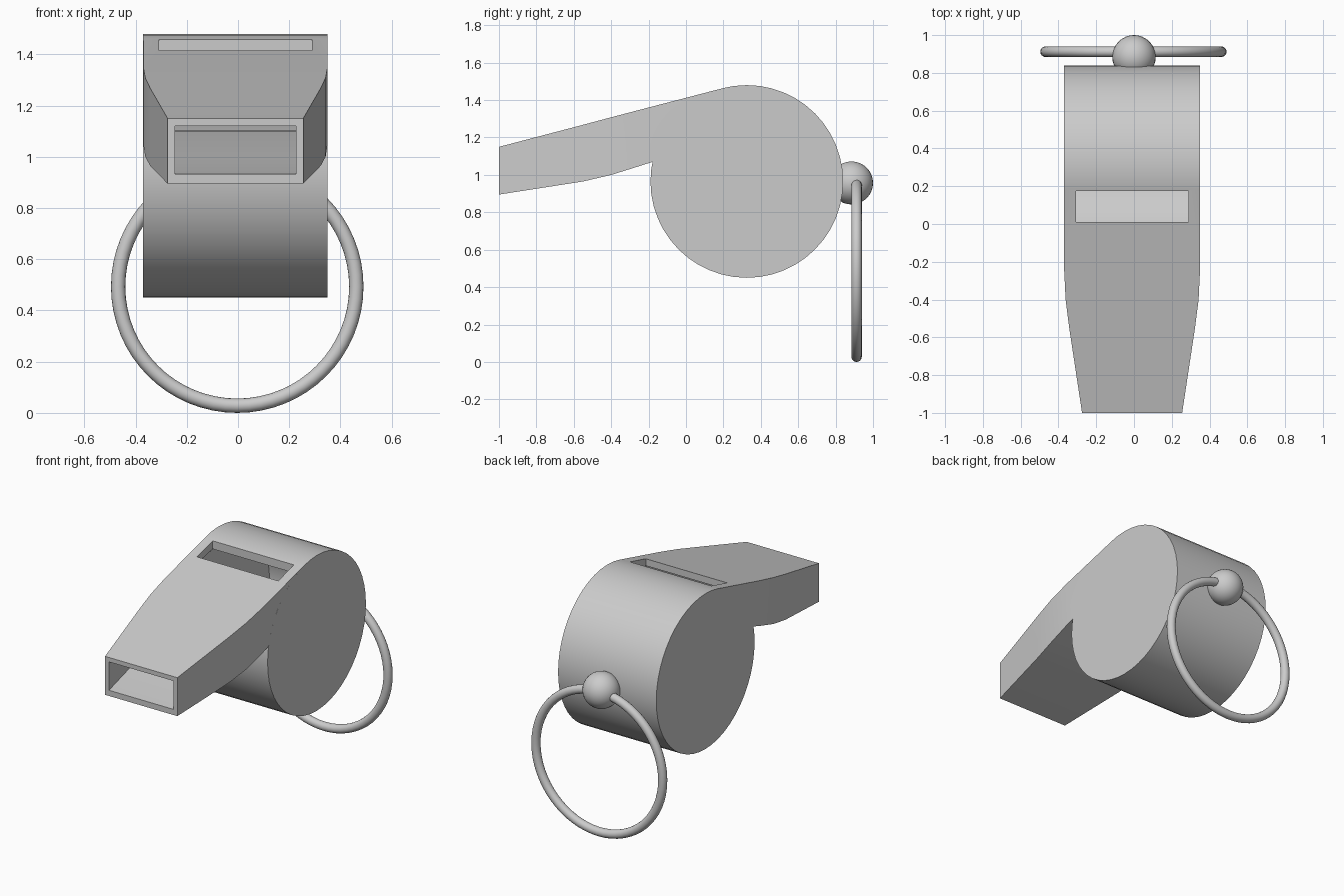
import bpy, bmesh, math

if "Cube" in bpy.data.objects:
    bpy.data.objects.remove(bpy.data.objects["Cube"])

CX = -0.01                      # middle of the body in x
BODY_Y, BODY_Z = 0.325, 0.965   # axis of the round chamber


def drum(name, radius, half_width, segments=48):
    bpy.ops.mesh.primitive_cylinder_add(
        vertices=segments, radius=radius, depth=2 * half_width,
        location=(CX, BODY_Y, BODY_Z), rotation=(0, math.pi / 2, 0))
    ob = bpy.context.object
    ob.name = name
    return ob


def loft(name, stations):
    """Rectangular tube skinned through (y, z_low, z_high, half_width)."""
    bm = bmesh.new()
    rings = []
    for y, lo, hi, w in stations:
        rings.append([bm.verts.new((CX + sx * w, y, z))
                      for sx, z in ((-1, lo), (1, lo), (1, hi), (-1, hi))])
    for a, b in zip(rings, rings[1:]):
        for i in range(4):
            j = (i + 1) % 4
            bm.faces.new((a[i], a[j], b[j], b[i]))
    bm.faces.new(rings[0][::-1])
    bm.faces.new(rings[-1])
    bmesh.ops.recalc_face_normals(bm, faces=bm.faces)
    me = bpy.data.meshes.new(name)
    bm.to_mesh(me)
    bm.free()
    ob = bpy.data.objects.new(name, me)
    bpy.context.collection.objects.link(ob)
    return ob


def boolean(target, tool, operation):
    bpy.context.view_layer.objects.active = target
    mod = target.modifiers.new(operation.title(), 'BOOLEAN')
    mod.object, mod.operation, mod.solver = tool, operation, 'EXACT'
    bpy.ops.object.modifier_apply(modifier=mod.name)
    bpy.data.objects.remove(tool, do_unlink=True)


def smooth(ob, angle=30):
    bpy.ops.object.select_all(action='DESELECT')
    ob.select_set(True)
    bpy.context.view_layer.objects.active = ob
    bpy.ops.object.shade_smooth_by_angle(angle=math.radians(angle))


# Outer shell: round chamber joined with the tapered mouthpiece
body = drum("whistle_body", 0.515, 0.36)
mouthpiece = loft("mouthpiece", [
    (-1.00, 0.895, 1.150, 0.265),
    (-0.55, 0.965, 1.268, 0.333),
    (-0.40, 1.000, 1.308, 0.352),
    (-0.24, 1.050, 1.350, 0.3598),
    (0.195, 1.190, 1.463, 0.3598)])
boolean(body, mouthpiece, 'UNION')

# Hollow inside: chamber, air channel and top slot
boolean(body, drum("chamber_cutter", 0.465, 0.312), 'DIFFERENCE')
boolean(body, loft("channel_cutter", [
    (-1.05, 0.925, 1.108, 0.230),
    (-0.55, 1.000, 1.235, 0.290),
    (-0.19, 1.100, 1.325, 0.308),
    (0.150, 1.110, 1.400, 0.308)]), 'DIFFERENCE')
boolean(body, loft("slot_cutter", [
    (0.010, 1.20, 1.60, 0.298),
    (0.175, 1.20, 1.60, 0.298)]), 'DIFFERENCE')
smooth(body)

# Ball lug at the back
bpy.ops.mesh.primitive_uv_sphere_add(segments=32, ring_count=16, radius=0.115,
                                     location=(0, 0.885, 0.957))
lug = bpy.context.object
lug.name = "ring_lug"
smooth(lug)

# Hanging ring
bpy.ops.mesh.primitive_torus_add(major_segments=64, minor_segments=16,
                                 major_radius=0.465, minor_radius=0.028,
                                 location=(-0.003, 0.912, 0.493),
                                 rotation=(math.pi / 2, 0, 0))
ring = bpy.context.object
ring.name = "hanging_ring"
smooth(ring, 60)
